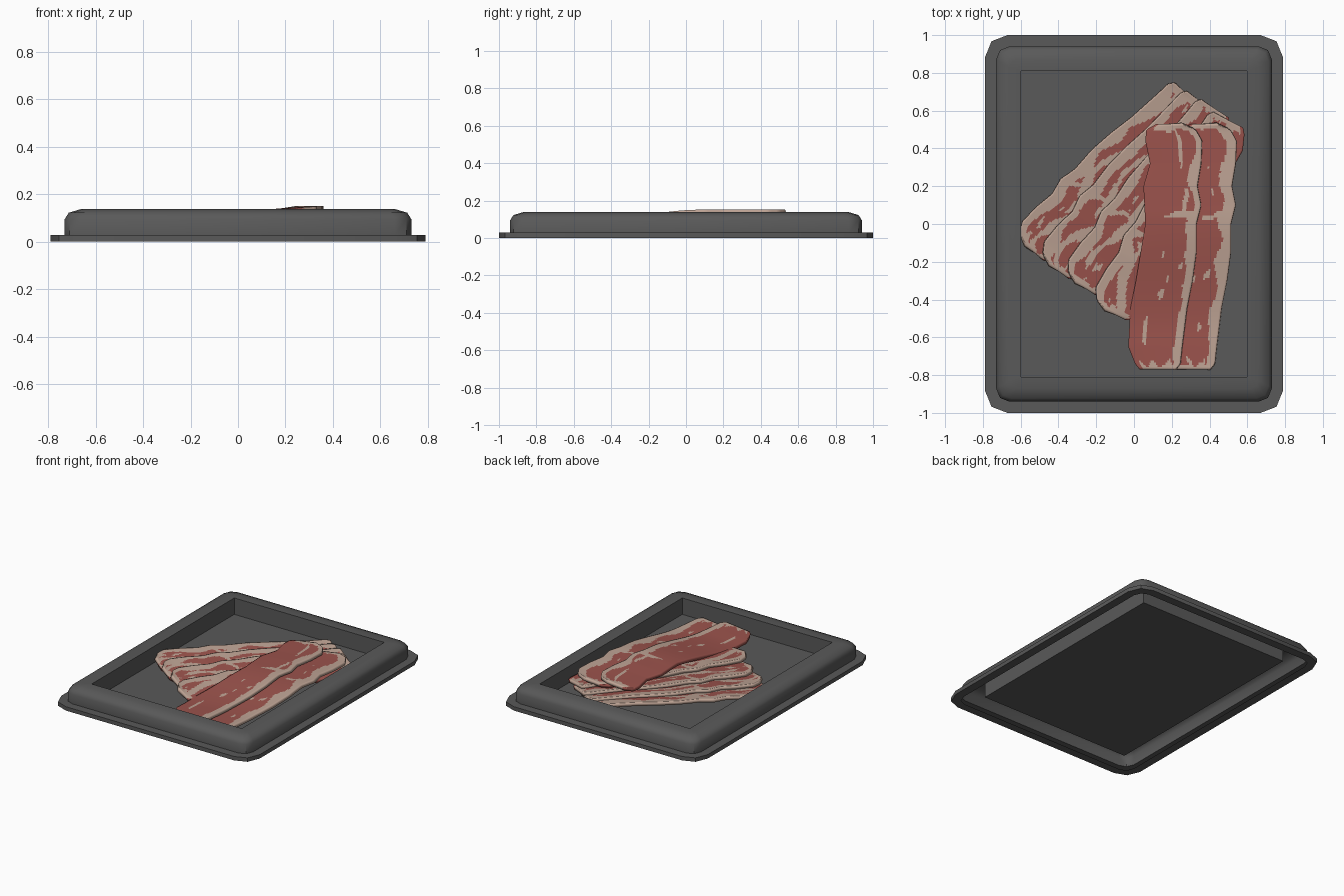
import bpy, bmesh, math
from mathutils import noise, Vector

if "Cube" in bpy.data.objects:
    bpy.data.objects.remove(bpy.data.objects["Cube"])


def mat(name, rgb):
    m = bpy.data.materials.new(name)
    m.diffuse_color = (*rgb, 1)
    m.use_nodes = True
    m.node_tree.nodes["Principled BSDF"].inputs["Base Color"].default_value = m.diffuse_color
    return m


GREY = mat("charcoal_plastic", (0.1, 0.1, 0.1))
MEAT = mat("red_meat", (0.33, 0.087, 0.073))
FAT = mat("pale_fat", (0.51, 0.365, 0.295))


def finish(name, bm, mats, angle):
    me = bpy.data.meshes.new(name)
    bm.to_mesh(me)
    bm.free()
    ob = bpy.data.objects.new(name, me)
    bpy.context.collection.objects.link(ob)
    for m in mats:
        me.materials.append(m)
    bpy.ops.object.select_all(action='DESELECT')
    ob.select_set(True)
    bpy.context.view_layer.objects.active = ob
    bpy.ops.object.shade_smooth_by_angle(angle=math.radians(angle))
    return ob


# --- tray: thin shell lofted through rings (half x, half y, corner cut, z)
def ring(a, b, c, z):
    q = [(a, b - c), (a - .3 * c, b - .27 * c), (a - c, b)]
    pts = q + [(-x, y) for x, y in q[::-1]]
    return pts + [(-x, -y) for x, y in pts], z


RINGS = [
    (.73, .94, .07, 0), (.79, 1, .12, 0), (.79, 1, .12, .028), (.73, .94, .07, .028),
    (.73, .94, .07, .095), (.713, .923, .065, .122), (.66, .87, .04, .138),
    (.597, .81, 0, .138), (.597, .81, 0, .02),
]
bm = bmesh.new()
loops = []
for r in RINGS:
    pts, z = ring(*r)
    loops.append([bm.verts.new((x, y, z)) for x, y in pts])
for lo, hi in zip(loops, loops[1:]):
    for i in range(12):
        j = (i + 1) % 12
        bm.faces.new((lo[i], lo[j], hi[j], hi[i]))
bm.faces.new(loops[-1])
bmesh.ops.remove_doubles(bm, verts=bm.verts[:], dist=1e-4)
finish("tray", bm, [GREY], 40)

# --- bacon rashers: one wavy outline (y, left x, right x), reused and moved
OUTLINE = [
    (-.77, .03, .22), (-.74, .005, .245), (-.65, -.03, .255), (-.45, -.02, .28),
    (-.3, .01, .31), (-.15, .035, .33), (0, .06, .33), (.1, .055, .355),
    (.2, .05, .335), (.32, .085, .355), (.44, .06, .36), (.5, .065, .325),
    (.53, .12, .25),
]
START, END = complex(.125, -.77), complex(.19, .53)
NU, NT = 28, 110


def edges_at(y):
    for (y0, l0, r0), (y1, l1, r1) in zip(OUTLINE, OUTLINE[1:]):
        if y <= y1 + 1e-6:
            f = (y - y0) / (y1 - y0)
            return l0 + f * (l1 - l0), r0 + f * (r1 - r0)
    return OUTLINE[-1][1:]


def is_fat(u, t, seed, veins):
    n = lambda a, b, k: noise.noise(Vector((u * a, t * b, seed * 7.3 + k)))
    if u > .8 + .16 * n(1, 9, 0):                        # fat back edge
        return True
    if min(t, 1 - t) < .025 + .03 * n(6, 4, 1) and u > .1:   # end fringes
        return True
    if abs(t - .6 - .05 * u + .03 * n(4, 5, 2)) < .035 * (u - .3):  # cross vein
        return True
    if veins:                                            # wavy lengthwise band
        if abs(u - .52 - .14 * math.sin(t * 13 + seed)) < .07 + .12 * n(2, 9, 3):
            return True
    return u > .25 and n(9, 14, 4) > .5                  # small streaks


def rasher(name, start, end, base, tilt, rise, seed, veins):
    bm = bmesh.new()
    rows = []
    for j in range(NT + 1):
        t = j / NT
        y = -.77 + 1.3 * t
        l, r = edges_at(y)
        s = min(1, max(0, (t - .15) / .5))
        z = base + rise * s * s * (3 - 2 * s)
        row = []
        for i in range(NU + 1):
            u = i / NU
            p = start + (end - start) * (complex(l + u * (r - l), y) - START) / (END - START)
            row.append(bm.verts.new((p.real, p.imag, z + tilt * u)))
        rows.append(row)
    for j in range(NT):
        for i in range(NU):
            f = bm.faces.new((rows[j][i], rows[j][i + 1], rows[j + 1][i + 1], rows[j + 1][i]))
            f.material_index = int(is_fat((i + .5) / NU, (j + .5) / NT, seed, veins))
    ob = finish(name, bm, [MEAT, FAT], 30)
    so = ob.modifiers.new("thickness", 'SOLIDIFY')
    so.thickness = .024
    so.offset = -1


# fanned rashers underneath, running from back right to front left
FAN = [
    (complex(.28, .69), complex(-.53, -.15)), (complex(.35, .65), complex(-.40, -.25)),
    (complex(.43, .61), complex(-.26, -.34)), (complex(.50, .55), complex(-.10, -.48)),
]
for k, (p, q) in enumerate(FAN):
    rasher(f"fanned_rasher_{k + 1}", p, q, .045 + .006 * k, .03, 0, k + 1, True)

# two straight rashers lying over the fan
rasher("right_rasher", START + .183, END + .183, .045, .02, .06, 6, False)
rasher("top_rasher", START, END, .063, .02, .068, 8, False)
